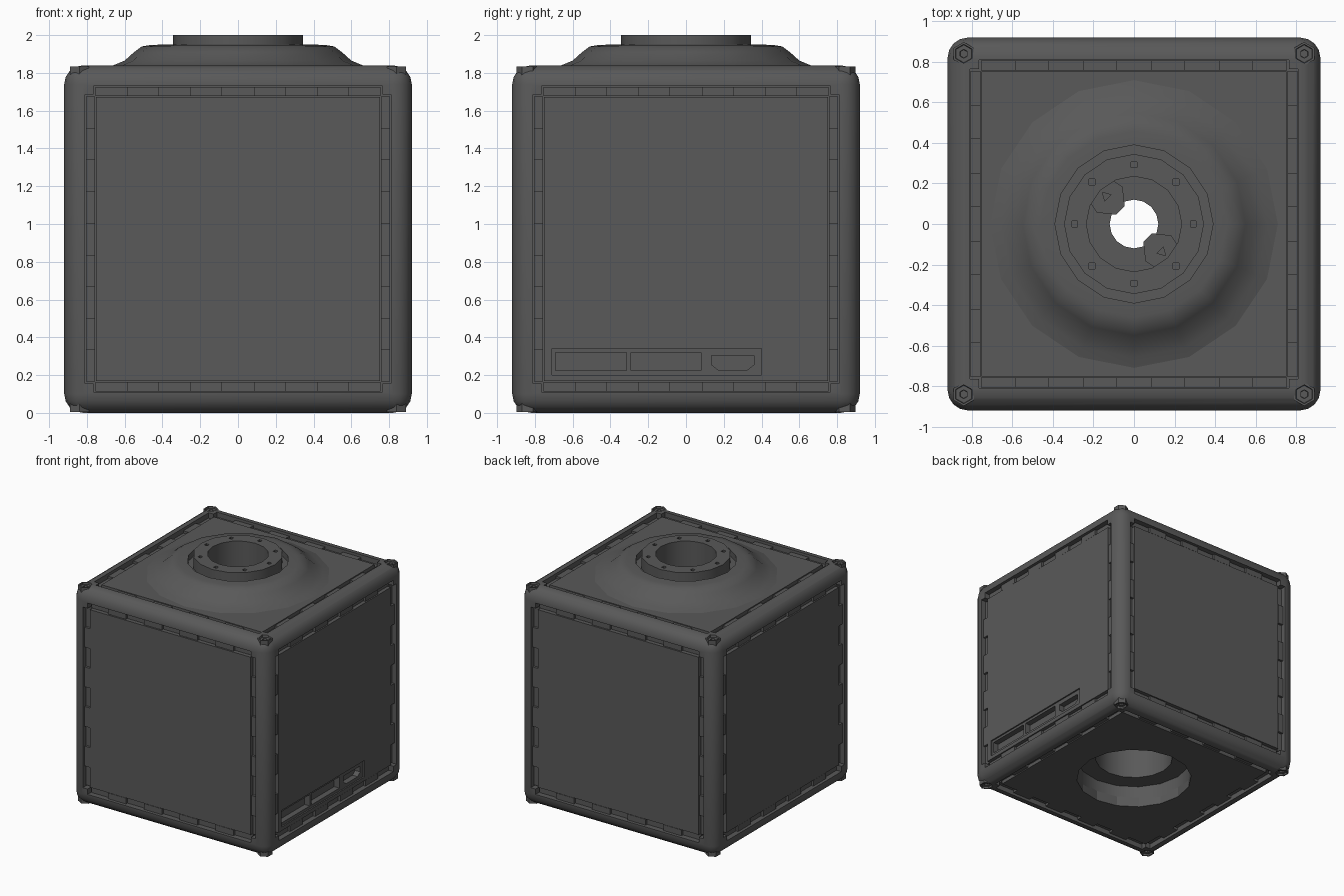
import bpy, bmesh
from math import pi, cos, sin, radians
from mathutils import Matrix, Vector

if "Cube" in bpy.data.objects:
    bpy.data.objects.remove(bpy.data.objects["Cube"])

H = 0.92                                  # half size of the box
dark = bpy.data.materials.new("dark_grey")
dark.diffuse_color = (0.1, 0.1, 0.1, 1)
dark.use_nodes = True
dark.node_tree.nodes["Principled BSDF"].inputs["Base Color"].default_value = dark.diffuse_color


def finish(name, bm):
    bmesh.ops.recalc_face_normals(bm, faces=bm.faces)
    me = bpy.data.meshes.new(name)
    bm.to_mesh(me)
    bm.free()
    me.materials.append(dark)
    ob = bpy.data.objects.new(name, me)
    bpy.context.collection.objects.link(ob)
    return ob


def prism(bm, pts, z0, z1, mat=Matrix()):
    lo = [bm.verts.new(mat @ Vector((x, y, z0))) for x, y in pts]
    hi = [bm.verts.new(mat @ Vector((x, y, z1))) for x, y in pts]
    bm.faces.new(lo[::-1])
    bm.faces.new(hi)
    n = len(pts)
    for i in range(n):
        j = (i + 1) % n
        bm.faces.new((lo[i], lo[j], hi[j], hi[i]))


def lathe(bm, profile, n, mat=Matrix()):
    rings = []
    for r, z in profile:
        if r == 0:
            rings.append([bm.verts.new(mat @ Vector((0, 0, z)))] * n)
        else:
            rings.append([bm.verts.new(mat @ Vector((r * cos(2 * pi * i / n), r * sin(2 * pi * i / n), z)))
                          for i in range(n)])
    for a, b in zip(rings, rings[1:]):
        for i in range(n):
            j = (i + 1) % n
            q = list(dict.fromkeys((a[i], a[j], b[j], b[i])))
            bm.faces.new(q)


def rect(x0, x1, y0, y1):
    return [(x0, y0), (x1, y0), (x1, y1), (x0, y1)]


def ngon(r, n, cx=0, cy=0, turn=0):
    return [(cx + r * cos(turn + 2 * pi * i / n), cy + r * sin(turn + 2 * pi * i / n)) for i in range(n)]


def cut(ob, bm):
    cutter = finish("cutter", bm)
    mod = ob.modifiers.new("cut", 'BOOLEAN')
    mod.object, mod.solver = cutter, 'EXACT'
    bpy.context.view_layer.update()
    me = bpy.data.meshes.new_from_object(ob.evaluated_get(bpy.context.evaluated_depsgraph_get()))
    ob.modifiers.clear()
    ob.data = me
    bpy.data.objects.remove(cutter)


def smooth(ob):
    bpy.ops.object.select_all(action='DESELECT')
    ob.select_set(True)
    bpy.context.view_layer.objects.active = ob
    bpy.ops.object.shade_smooth_by_angle(angle=radians(32))


def face_matrix(u, v, n):
    return Matrix.Translation((0, 0, H)) @ Matrix((u, v, n)).transposed().to_4x4()


FACES = {
    "front": face_matrix((1, 0, 0), (0, 0, 1), (0, -1, 0)),
    "back": face_matrix((-1, 0, 0), (0, 0, 1), (0, 1, 0)),
    "right": face_matrix((0, 1, 0), (0, 0, 1), (1, 0, 0)),
    "left": face_matrix((0, -1, 0), (0, 0, 1), (-1, 0, 0)),
    "top": face_matrix((1, 0, 0), (0, 1, 0), (0, 0, 1)),
    "bottom": face_matrix((1, 0, 0), (0, -1, 0), (0, 0, -1)),
}
CORNERS = [(sx * 0.84, sy * 0.84) for sx in (-1, 1) for sy in (-1, 1)]


def bore():
    # stepped hole from the top collar down to the wide bottom recess
    bm = bmesh.new()
    lathe(bm, [(0, 2.1), (0.25, 2.1), (0.25, 1.6), (0.12, 1.6), (0.12, 1.5), (0.31, 1.5),
               (0.31, 0.2), (0.46, 0.2), (0.46, -0.1), (0, -0.1)], 16)
    return bm


# Rounded frame with cross-shaped pockets and corner screw holes
bm = bmesh.new()
bmesh.ops.create_cube(bm, size=2 * H, matrix=Matrix.Translation((0, 0, H)))
bmesh.ops.bevel(bm, geom=bm.edges[:], offset=0.1, segments=4, profile=0.5, affect='EDGES')
frame = finish("frame", bm)
a, b = 0.765, 0.81
cross = [(b, -a), (b, a), (a, a), (a, b), (-a, b), (-a, a),
         (-b, a), (-b, -a), (-a, -a), (-a, -b), (a, -b), (a, -a)]
bm = bmesh.new()
for m in FACES.values():
    prism(bm, cross, 0.84, 1.0, m)
for side in ("top", "bottom"):
    for x, y in CORNERS:
        prism(bm, ngon(0.05, 6, x, y, pi / 6), 0.885, 1.0, FACES[side])
cut(frame, bm)
cut(frame, bore())
smooth(frame)

# Flat panels and their finger-joint rims
for side, m in FACES.items():
    bm = bmesh.new()
    prism(bm, rect(-0.752, 0.752, -0.752, 0.752), 0.82, 0.905, m)
    panel = finish(side + "_panel", bm)
    if side in ("top", "bottom"):
        cut(panel, bore())
    if side == "right":
        # port plate recess with three sockets
        bm = bmesh.new()
        prism(bm, rect(-0.71, 0.40, 0.20 - H, 0.34 - H), 0.893, 1.0, m)
        cut(panel, bm)
        bm = bmesh.new()
        prism(bm, rect(-0.69, -0.315, 0.225 - H, 0.32 - H), 0.845, 1.0, m)
        prism(bm, rect(-0.29, 0.08, 0.225 - H, 0.32 - H), 0.845, 1.0, m)
        hexa = [(0.135, 0.255), (0.17, 0.228), (0.325, 0.228), (0.36, 0.255), (0.36, 0.305), (0.135, 0.305)]
        prism(bm, [(y, z - H) for y, z in hexa], 0.845, 1.0, m)
        cut(panel, bm)
    bm = bmesh.new()
    step = 1.51 / 9
    for q in range(4):
        turn = m @ Matrix.Rotation(q * pi / 2, 4, 'Z')
        for i in range(9):
            x = -0.755 + i * step
            prism(bm, rect(x, x + step, 0.757, 0.806), 0.83, 0.9 if i % 2 else 0.88, turn)
    finish(side + "_finger_joints", bm)

# Hump, groove and raised collar on top
bm = bmesh.new()
lathe(bm, [(0.72, 1.822), (0.66, 1.84), (0.60, 1.865), (0.55, 1.91), (0.51, 1.94), (0.46, 1.948),
           (0.39, 1.95), (0.39, 1.9), (0.345, 1.9), (0.345, 2.0), (0.235, 2.0), (0.235, 1.58),
           (0.27, 1.58), (0.27, 1.822), (0.72, 1.822)], 16)
bmesh.ops.remove_doubles(bm, verts=bm.verts, dist=1e-5)
collar = finish("top_collar", bm)
bm = bmesh.new()
for i in range(8):
    t = i * pi / 4
    prism(bm, ngon(0.02, 4, 0.293 * cos(t), 0.293 * sin(t), pi / 4), 1.95, 2.1)
cut(collar, bm)
smooth(collar)

# Two mounting lugs inside the bore
bm = bmesh.new()
for t in (135, -45):
    m = Matrix.Rotation(radians(t), 4, 'Z')
    prism(bm, [(0.095, -0.03), (0.17, -0.09), (0.24, -0.075), (0.24, 0.075), (0.17, 0.09), (0.095, 0.03)],
          1.55, 1.74, m)
lugs = finish("mounting_lugs", bm)
bm = bmesh.new()
for t in (135, -45):
    prism(bm, ngon(0.025, 3, 0.195), 1.68, 1.9, Matrix.Rotation(radians(t), 4, 'Z'))
cut(lugs, bm)

# Corner screws, top and bottom
bm = bmesh.new()
for side in ("top", "bottom"):
    for x, y in CORNERS:
        m = FACES[side] @ Matrix.Translation((x, y, 0)) @ Matrix.Rotation(pi / 6, 4, 'Z')
        lathe(bm, [(0.058, 0.84), (0.058, 0.915), (0.047, 0.915), (0.044, 0.9), (0.022, 0.9),
                   (0.02, 0.888), (0, 0.888)], 6, m)
finish("corner_screws", bm)
